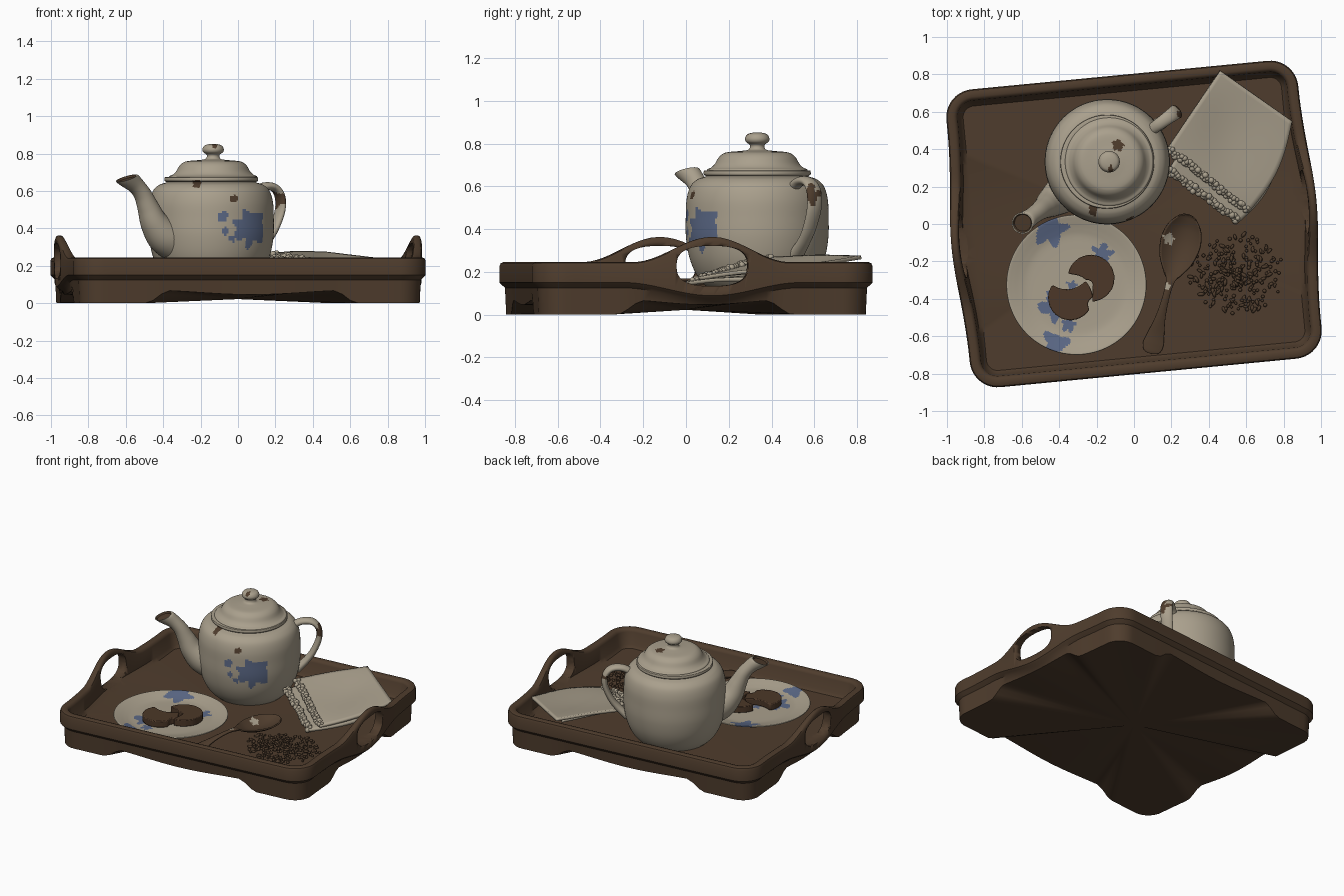
import bpy, bmesh, math, random
from mathutils import Vector, Matrix

if "Cube" in bpy.data.objects:
    bpy.data.objects.remove(bpy.data.objects["Cube"])
random.seed(4)
pi, sin, cos, hypot = math.pi, math.sin, math.cos, math.hypot

def material(name, r, g, b):
    m = bpy.data.materials.new(name)
    m.diffuse_color = (r, g, b, 1)
    m.use_nodes = True
    m.node_tree.nodes["Principled BSDF"].inputs["Base Color"].default_value = m.diffuse_color
    return m
BROWN = material("wood_brown", .078, .046, .026)
BISCUIT = material("biscuit_brown", .072, .039, .021)
CREAM = material("aged_cream", .40, .35, .265)
BLUE = material("faded_blue", .105, .14, .24)

def finish(bm, name, mats, rule=None, angle=40):
    """Smooth with sharp edges kept, colour faces by rule, link."""
    bm.normal_update()
    for f in bm.faces:
        f.smooth = True
        if rule:
            f.material_index = max(f.material_index, rule(f.calc_center_median()))
    for e in bm.edges:
        if len(e.link_faces) == 2 and e.calc_face_angle() > math.radians(angle):
            e.smooth = False
    me = bpy.data.meshes.new(name)
    bm.to_mesh(me)
    bm.free()
    for m in mats:
        me.materials.append(m)
    ob = bpy.data.objects.new(name, me)
    bpy.context.collection.objects.link(ob)
    return ob

def spline(pts, n):
    """Catmull-Rom through points of any dimension."""
    P = [pts[0]] + list(pts) + [pts[-1]]
    out = []
    for i in range(1, len(P) - 2):
        for k in range(n):
            t = k / n
            out.append(tuple(.5 * (2*b + (c - a)*t + (2*a - 5*b + 4*c - d)*t*t + (3*b - a - 3*c + d)*t**3)
                             for a, b, c, d in zip(P[i-1], P[i], P[i+1], P[i+2])))
    return out + [tuple(pts[-1])]

def loft(bm, rings, closed=True):
    R = [[bm.verts.new(p) for p in r] for r in rings]
    n = len(R[0])
    for a, b in zip(R, R[1:]):
        for i in range(n if closed else n - 1):
            j = (i + 1) % n
            bm.faces.new((a[i], a[j], b[j], b[i]))
    return R

def revolve(name, prof, cx, cy, mats, rule=None, seg=180, n=8):
    bm = bmesh.new()
    loft(bm, [[(cx + max(r, 0)*cos(2*pi*i/seg), cy + max(r, 0)*sin(2*pi*i/seg), z) for i in range(seg)]
              for r, z in spline(prof, n)])
    bmesh.ops.remove_doubles(bm, verts=bm.verts, dist=1e-5)
    return finish(bm, name, mats, rule)

def blot(p, q, cx, cy, r, w=.15, k=5):
    a = math.atan2(q - cy, p - cx)
    return hypot(p - cx, q - cy) < r * (1 + w*sin(k*a + 1) + .4*w*sin((k + 3)*a))

# ---- tray: rounded rectangle rings with scalloped foot and raised handle walls
W, D, R, TILT = .945, .80, .15, math.radians(5.5)
def outline(inset):
    pts, N = [], 36
    cs = [(1, 1), (-1, 1), (-1, -1), (1, -1)]
    def arc(k, i):
        a = (k + i/10) * pi/2
        return Vector((cs[k][0]*(W - R) + (R - inset)*cos(a), cs[k][1]*(D - R) + (R - inset)*sin(a)))
    for k in range(4):
        pts += [arc(k, i) for i in range(11)]
        p, q = arc(k, 10), arc((k + 1) % 4, 0)
        pts += [p.lerp(q, i/N) for i in range(1, N)]
    return pts
OUT = outline(0)
def handle(p, width=.37):
    t = (p.y - math.copysign(.03, p.x)) / width
    return .5 + .5*cos(pi*t) if abs(p.x) > W - 1e-4 and abs(t) < 1 else 0
def foot(p):
    s, h = (p.y, .415) if abs(p.x) > W - 1e-4 else (p.x, .57) if abs(p.y) > D - 1e-4 else (9, 1)
    if abs(s) >= h:
        return 0
    t = min(1, (h - abs(s)) / .13)
    return .07*t*t*(3 - 2*t) - .012*(1 + cos(pi*s/h))
def tray_ring(inset, zf, bulge=1, thin=0):
    """thin moves the inner wall outward so the handles are slender."""
    return [(p.x + math.copysign(.032*handle(o, .62)*bulge + thin*handle(o), p.x), p.y, zf(o))
            for p, o in zip(outline(inset), OUT)]
top = lambda dz: (lambda o: .245 + .118*handle(o) + dz)
flat = lambda z: (lambda o: z)
step = lambda z: (lambda o: z - .062*handle(o, .42))
bm = bmesh.new()
rings = loft(bm, [tray_ring(.032, foot, .5), tray_ring(.026, step(.125), .8), tray_ring(.012, step(.138)),
                  tray_ring(0, step(.15)), tray_ring(0, top(-.02), 1, .006), tray_ring(.006, top(-.005), 1, .006),
                  tray_ring(.018, top(0), 1, .01), tray_ring(.040, top(0), 1, .018), tray_ring(.052, top(-.005), 1, .022),
                  tray_ring(.060, top(-.02), 1, .024), tray_ring(.072, flat(.14), 1, .012), tray_ring(.09, flat(.12), 0)])
for ring, z in ((rings[0], .022), (rings[-1], .12)):
    c = bm.verts.new((0, 0, z))
    for a, b in zip(ring, ring[1:] + ring[:1]):
        bm.faces.new((c, a, b))
bmesh.ops.recalc_face_normals(bm, faces=bm.faces)
tray = finish(bm, "tray", [BROWN])
tray.rotation_euler.z = TILT

# ---- hand holes cut in the end walls
for s, side in ((1, "right"), (-1, "left")):
    bm = bmesh.new()
    def section(x):
        f = lambda v: math.copysign(abs(v)**.75, v)
        return [(x, s*.03 + .168*f(cos(2*pi*i/48)), .227 + .094*f(sin(2*pi*i/48))) for i in range(48)]
    r = loft(bm, [section(s*.82), section(s*1.1)])
    bm.faces.new(r[0]); bm.faces.new(r[1])
    bmesh.ops.recalc_face_normals(bm, faces=bm.faces)
    cut = finish(bm, side + "_hole_cutter", [BROWN])
    cut.rotation_euler.z = TILT
    cut.hide_render = True
    cut.hide_set(True)
    mod = tray.modifiers.new(side + "_hole", 'BOOLEAN')
    mod.operation, mod.object, mod.solver = 'DIFFERENCE', cut, 'EXACT'

# ---- teapot body and lid
CX, CY = -.143, .333
def pot_colour(c):
    if c.y < CY - .05 and c.z < .68:
        if c.y < .15 and any(blot(c.x, c.z, *b) for b in ((.07, .40, .088, .2, 7), (-.08, .465, .028), (-.07, .385, .02), (-.03, .345, .018))):
            return 1
        if blot(c.x, c.z, -.02, .56, .02) or (c.z < .66 and blot(c.x, c.z, -.22, .64, .022)):
            return 2
    return 0
revolve("teapot_body", [(0, .122), (.2, .122), (.235, .13), (.28, .18), (.315, .26), (.333, .36), (.334, .46),
        (.33, .54), (.312, .60), (.28, .632), (.243, .645), (.243, .65), (.25, .655), (.25, .668), (.243, .674), (.2, .674)],
        CX, CY, [CREAM, BLUE, BROWN], pot_colour)
def lid_colour(c):
    return int(blot(c.x, c.y, -.085, .42, .03) or (c.z > .8 and c.y < CY - .015 and blot(c.x, c.z, -.125, .84, .013)))
revolve("teapot_lid", [(.236, .672), (.232, .68), (.215, .688), (.198, .705), (.18, .735), (.16, .752), (.135, .76),
        (.08, .765), (.045, .77), (.034, .782), (.036, .795), (.053, .808), (.057, .824), (.047, .842), (.025, .85), (0, .852)],
        CX + .01, CY, [CREAM, BROWN], lid_colour, 96)

# ---- spout and handle: tubes in the upright plane through the pot axis
DIR, SIDE, UP = Vector((-.81, -.587, 0)), Vector((.587, -.81, 0)), Vector((0, 0, 1))
def tube(name, pts, mats, rule=None, mouth=False):
    path = spline(pts, 8)
    pos = [Vector((CX, CY, 0)) + DIR*d + UP*z for d, z, _, _ in path]
    out = []
    for i, p in enumerate(pos):
        t = (pos[min(i + 1, len(pos) - 1)] - pos[max(i - 1, 0)]).normalized()
        if mouth:  # turn the pouring lip upward
            t = t.lerp(DIR*.33 + UP*.94, max(0, 1 - (len(pos) - 1 - i)/9)).normalized()
        n = t.cross(SIDE)
        ring = lambda s, sink: [p - t*sink + SIDE*path[i][2]*s*cos(2*pi*k/28) + n*path[i][3]*s*sin(2*pi*k/28) for k in range(28)]
        out.append(ring(1, 0))
    if mouth:  # rim, then a sunken dark opening
        out += [ring(.88, 0), ring(.78, .01)]
    bm = bmesh.new()
    r = loft(bm, out)
    bm.faces.new(r[0])
    end = bm.faces.new(r[-1])
    if mouth:
        end.material_index = 1
        rim = set(r[-2])
        for f in bm.faces:
            if set(f.verts) <= rim | set(r[-1]):
                f.material_index = 1
    bmesh.ops.recalc_face_normals(bm, faces=bm.faces)
    return finish(bm, name, mats, rule)
tube("teapot_spout", [(.22, .33, .12, .12), (.31, .365, .10, .10), (.375, .43, .078, .075), (.415, .51, .06, .058),
     (.452, .58, .05, .047), (.50, .632, .047, .046), (.56, .668, .058, .06)], [CREAM, BROWN], None, True)
tube("teapot_handle", [(-.28, .59, .03, .024), (-.34, .622, .032, .022), (-.41, .62, .036, .021), (-.452, .575, .04, .02),
     (-.455, .50, .04, .02), (-.42, .41, .036, .021), (-.375, .345, .034, .023), (-.31, .28, .04, .028)],
     [CREAM, BROWN], lambda c: int(blot(c.y, c.z, .58, .56, .045, .3) and c.x > .16))

# ---- plate with blue flecks
PX, PY = -.308, -.325
def plate_colour(c):
    return int(c.z > .12 and any(blot(c.x, c.y, *b) for b in (
        (-.45, -.03, .08, .25), (-.17, -.16, .05, .3), (-.43, -.44, .068, .3, 4), (-.35, -.54, .035, .25),
        (-.42, -.64, .06, .3, 3), (-.33, -.33, .025, .3), (-.21, -.22, .025, .3))))
revolve("plate", [(0, .121), (.2, .121), (.24, .125), (.32, .14), (.368, .155), (.374, .16), (.368, .164), (.34, .157),
        (.3, .146), (.26, .138), (.2, .136), (.1, .136), (0, .136)], PX, PY, [CREAM, BLUE], plate_colour)

# ---- bitten biscuits
for name, cx, cy, rad, ox, oy, bites in (
        ("biscuit_back", -.23, -.29, .126, .04, .06, [(-.335, -.385, .115), (-.25, -.33, .03)]),
        ("biscuit_front", -.34, -.395, .12, 0, -.05, [(-.36, -.21, .138), (-.205, -.43, .04)])):
    pts = []
    for i in range(90):
        a, r = 2*pi*i/90, .25
        f = lambda r: (cx + ox + r*cos(a), cy + oy + r*sin(a))
        while r > .01 and (hypot(f(r)[0] - cx, f(r)[1] - cy) > rad
                           or any(hypot(f(r)[0] - b[0], f(r)[1] - b[1]) < b[2] for b in bites)):
            r -= .002
        pts.append(f(r))
    bm = bmesh.new()
    r = loft(bm, [[(x, y, z) for x, y in pts] for z in (.137, .183)])
    bm.faces.new(r[0]); bm.faces.new(r[1])
    bmesh.ops.recalc_face_normals(bm, faces=bm.faces)
    bv = finish(bm, name, [BISCUIT]).modifiers.new("round", 'BEVEL')
    bv.width, bv.segments = .007, 2

# ---- spoon: cross-sections of changing width, depth and height
A, B = Vector((.29, .05, 0)), Vector((.09, -.69, 0))
ax = (B - A).normalized()
sd = Vector((-ax.y, ax.x, 0))
secs = spline([(0, .012, 0, .165), (.02, .05, .012, .165), (.08, .092, .034, .165), (.16, .106, .042, .165),
               (.25, .088, .034, .167), (.32, .05, .014, .172), (.37, .022, -.004, .178), (.45, .016, -.006, .178),
               (.56, .024, -.006, .162), (.66, .044, -.006, .142), (.72, .054, -.006, .136), (.755, .042, -.004, .135),
               (.768, .012, 0, .135)], 8)
bm = bmesh.new()
loft(bm, [[A + ax*s + sd*w*c/12 + UP*(z - d*(1 - (c/12)**2)) for c in range(-12, 13)] for s, w, d, z in secs], False)
bmesh.ops.recalc_face_normals(bm, faces=bm.faces)
spoon = finish(bm, "spoon", [BROWN, CREAM], lambda c: int(blot(c.x, c.y, .185, -.08, .03) or blot(c.x, c.y, .175, -.335, .018)))
so = spoon.modifiers.new("thickness", 'SOLIDIFY')
so.thickness, so.offset = .01, 0

# ---- napkin: two draped layers, each with a beaded lace edge
for name, c in (("napkin_top", [(.175, .40, .262), (.61, .06, .168), (.845, .55, .222), (.46, .82, .268)]),
                ("napkin_under", [(.18, .28, .238), (.56, .01, .145), (.78, .38, .17), (.46, .76, .235)])):
    c = [Vector(p) for p in c]
    at = lambda u, v: (c[0].lerp(c[1], u).lerp(c[3].lerp(c[2], u), v)
                       + Vector((.85, -.5, 0))*(.045*u*u*sin(pi*v))
                       + UP*(.006*sin(7*u + 3*v)*sin(pi*v) - .012*sin(pi*u)*sin(pi*v)))
    bm = bmesh.new()
    loft(bm, [[at(i/24, j/24) for i in range(25)] for j in range(25)], False)
    ob = finish(bm, name, [CREAM])
    so = ob.modifiers.new("thickness", 'SOLIDIFY')
    so.thickness, so.offset = .018, 0
    bm = bmesh.new()
    for row in range(2):
        for i in range(30):
            p = at((i + .5*row + .25)/30.5, .03*row) + UP*(.008*row) + Vector([random.uniform(-.006, .006) for _ in 'xyz'])
            bmesh.ops.create_icosphere(bm, subdivisions=2, radius=random.uniform(.011, .018), matrix=Matrix.Translation(p))
    finish(bm, name + "_lace", [CREAM])

# ---- loose tea leaves
bm = bmesh.new()
for i in range(260):
    r, a = .27*random.random()**.75, random.uniform(0, 2*pi)
    p = Vector((.545 + r*cos(a)*.95, -.265 + r*sin(a)*.8, .126 + random.random()*.03*max(0, 1 - r/.18)))
    s = random.uniform(.008, .012)
    stretch = Matrix.Diagonal((s*random.choice((1, 1, 2)), s, s*.9, 1))
    bmesh.ops.create_icosphere(bm, subdivisions=1, radius=1, matrix=Matrix.Translation(p)
                               @ Matrix.Rotation(random.uniform(0, pi), 4, 'Z') @ stretch)
finish(bm, "tea_leaves", [BROWN], None, 70)
